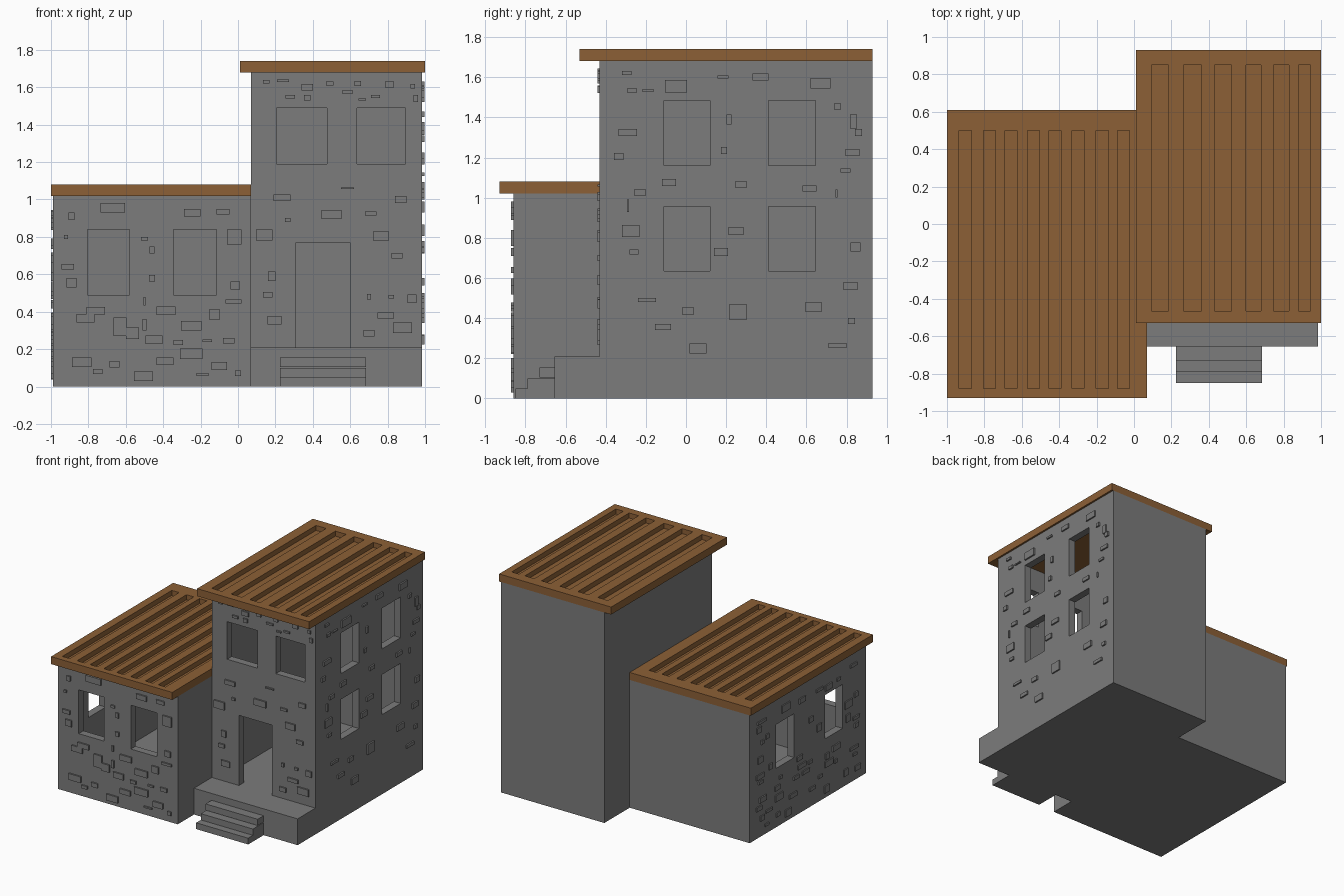
import bpy, bmesh, random

def material(name, rgb):
    m = bpy.data.materials.new(name)
    m.diffuse_color = (*rgb, 1)
    return m

GREY = material("stone grey", (0.2, 0.2, 0.2))
BROWN = material("wood brown", (0.262, 0.117, 0.037))

def boxes(name, spans, mat):
    """One object made of boxes given as (x0, x1, y0, y1, z0, z1)."""
    bm = bmesh.new()
    for s in spans:
        vs = bmesh.ops.create_cube(bm, size=1)["verts"]
        for v in vs:
            v.co = [s[2*i] if v.co[i] < 0 else s[2*i+1] for i in range(3)]
    me = bpy.data.meshes.new(name)
    bm.to_mesh(me)
    bm.free()
    me.materials.append(mat)
    ob = bpy.data.objects.new(name, me)
    bpy.context.collection.objects.link(ob)
    return ob

def cut(ob, spans):
    """Subtract boxes that do not touch each other."""
    cutter = boxes("cutter", spans, ob.data.materials[0])
    cutter.hide_render = True
    mod = ob.modifiers.new("cut", 'BOOLEAN')
    mod.operation, mod.solver, mod.object = 'DIFFERENCE', 'EXACT', cutter
    dg = bpy.context.evaluated_depsgraph_get()
    me = bpy.data.meshes.new_from_object(ob.evaluated_get(dg))
    ob.modifiers.clear()
    ob.data = me
    bpy.data.objects.remove(cutter)

T = 0.06  # wall thickness

# Low wing: hollow shell with two front and two left windows
low = boxes("low_wing_walls", [(-.99, .07, -.86, .61, 0, 1.02)], GREY)
cut(low, [(-.99+T, .07-T, -.86+T, .61-T, .05, 1.2)])
cut(low, [(-.805, -.58, -.95, -.78, .49, .84), (-.345, -.115, -.95, -.78, .49, .84)])
left_windows = [(-.56, -.34), (.05, .28)]
cut(low, [(-1.1, -.91, a, b, .47, .82) for a, b in left_windows])

# Tall wing: hollow shell with door, two front and four right windows
tall = boxes("tall_wing_walls", [(.07, .985, -.43, .93, 0, 1.68)], GREY)
cut(tall, [(.07+T, .985-T, -.43+T, .93-T, .21, 1.8)])
cut(tall, [(.31, .60, -.5, -.35, .21, .77),
           (.205, .475, -.5, -.35, 1.19, 1.49), (.635, .895, -.5, -.35, 1.19, 1.49)])
cut(tall, [(.9, 1.1, a, b, c, d) for a, b in ((-.11, .12), (.41, .645))
           for c, d in ((.635, .955), (1.16, 1.485))])

# Porch and steps
boxes("porch", [(.07, .985, -.655, -.43, 0, .21)], GREY)
boxes("front_steps", [(.225, .685, y, -.655, z - .05, z)
                      for y, z in ((-.85, .05), (-.79, .10), (-.73, .155))], GREY)

# Roofs with recessed grooves
low_roof = boxes("low_roof", [(-1, .07, -.93, .61, 1.02, 1.08)], BROWN)
cut(low_roof, [(x, x + .065, -.88, .50, 1.04, 1.2)
               for x in (-.935, -.805, -.69, -.57, -.455, -.332, -.202, -.088)])
tall_roof = boxes("tall_roof", [(.01, 1, -.53, .93, 1.68, 1.74)], BROWN)
cut(tall_roof, [(a, b, -.465, .85, 1.70, 1.9) for a, b in
                ((.094, .184), (.265, .36), (.43, .52), (.6, .68), (.745, .828), (.88, .945))])

# Raised stones as (along, height, width, tall) on each wall
low_front = [
    (-.67, .955, .13, .05), (-.89, .91, .03, .04), (-.245, .93, .09, .04), (-.08, .935, .07, .03),
    (-.02, .8, .075, .08), (-.5, .79, .035, .02), (-.46, .73, .025, .04), (-.92, .8, .02, .02),
    (-.91, .64, .065, .03), (-.89, .555, .055, .05), (-.46, .58, .03, .035), (-.015, .54, .05, .045),
    (-.025, .455, .085, .02), (-.5, .455, .012, .045), (-.76, .405, .1, .04), (-.815, .365, .095, .045),
    (-.63, .32, .07, .1), (-.565, .285, .07, .06), (-.385, .405, .1, .045), (-.5, .33, .02, .06),
    (-.45, .25, .09, .045), (-.25, .325, .11, .05), (-.125, .385, .06, .055), (-.165, .245, .05, .015),
    (-.32, .235, .05, .025), (-.05, .245, .06, .03), (-.835, .13, .105, .05), (-.66, .12, .055, .035),
    (-.75, .08, .05, .025), (-.505, .055, .1, .05), (-.39, .135, .09, .04), (-.25, .175, .12, .055),
    (-.19, .065, .07, .012), (-.1, .11, .085, .045), (0, .07, .03, .03)]
tall_front = [
    (.15, 1.63, .035, .02), (.24, 1.635, .065, .015), (.37, 1.6, .06, .035), (.28, 1.55, .05, .02),
    (.37, 1.545, .035, .03), (.49, 1.62, .04, .02), (.585, 1.575, .06, .015), (.64, 1.62, .035, .025),
    (.665, 1.535, .04, .012), (.735, 1.55, .05, .015), (.81, 1.615, .05, .03), (.935, 1.605, .025, .025),
    (.95, 1.54, .025, .035), (.585, 1.06, .07, .01), (.235, 1.01, .09, .035), (.265, .89, .03, .02),
    (.5, .92, .105, .05), (.14, .81, .09, .06), (.71, .925, .06, .02), (.87, 1.0, .06, .035),
    (.765, .805, .085, .05), (.85, .7, .06, .03), (.18, .59, .04, .05), (.16, .49, .05, .03),
    (.195, .355, .075, .045), (.7, .48, .02, .03), (.82, .48, .03, .02), (.93, .47, .05, .045),
    (.79, .38, .09, .03), (.88, .315, .1, .055), (.7, .285, .06, .035)]
right = [
    (-.295, 1.62, .045, .02), (-.27, 1.535, .045, .025), (-.19, 1.535, .06, .01), (-.05, 1.555, .11, .06),
    (.185, 1.6, .055, .015), (.37, 1.6, .08, .035), (.67, 1.57, .1, .05), (.755, 1.455, .035, .03),
    (.835, 1.38, .035, .07), (.86, 1.325, .035, .035), (-.29, 1.325, .09, .035), (-.335, 1.205, .045, .035),
    (.215, 1.39, .025, .05), (.19, 1.235, .03, .035), (.83, 1.225, .075, .03), (.795, 1.135, .05, .02),
    (-.085, 1.075, .07, .035), (-.23, 1.025, .06, .03), (.275, 1.065, .06, .03), (.615, 1.045, .07, .03),
    (.75, 1.02, .01, .04), (-.29, .96, .01, .06), (-.275, .835, .085, .06), (.25, .835, .08, .035),
    (-.26, .73, .045, .025), (.175, .73, .07, .04), (.845, .755, .05, .045), (.82, .56, .07, .04),
    (-.195, .49, .09, .02), (.01, .435, .06, .035), (.26, .43, .085, .08), (.635, .455, .085, .045),
    (-.115, .355, .08, .03), (.06, .25, .085, .05), (.825, .385, .035, .03), (.755, .265, .09, .025)]

# Left wall stones: seeded scatter that keeps clear of the windows
random.seed(4)
left = []
for _ in range(600):
    w, h = random.uniform(.03, .11), random.uniform(.02, .06)
    a, z = random.uniform(-.78, .5), random.uniform(.06, .95)
    clear = all(abs(a - p) > (w + q)/2 + .015 or abs(z - r) > (h + s)/2 + .015 for p, r, q, s in
                left + [((i + j)/2, .645, j - i, .35) for i, j in left_windows])
    if clear and len(left) < 48:
        left.append((a, z, w, h))

def stones(name, items, axis, lo, hi):
    """Plates on a wall facing along x (axis 0) or y (axis 1)."""
    spans = []
    for a, z, w, h in items:
        run, deep = (a - w/2, a + w/2), (lo, hi)
        spans.append((*(deep + run if axis == 0 else run + deep), z - h/2, z + h/2))
    boxes(name, spans, GREY)

stones("low_front_stones", low_front, 1, -.872, -.855)
stones("tall_front_stones", tall_front, 1, -.442, -.425)
stones("right_wall_stones", right, 0, .98, .997)
stones("left_wall_stones", left, 0, -1, -.985)
